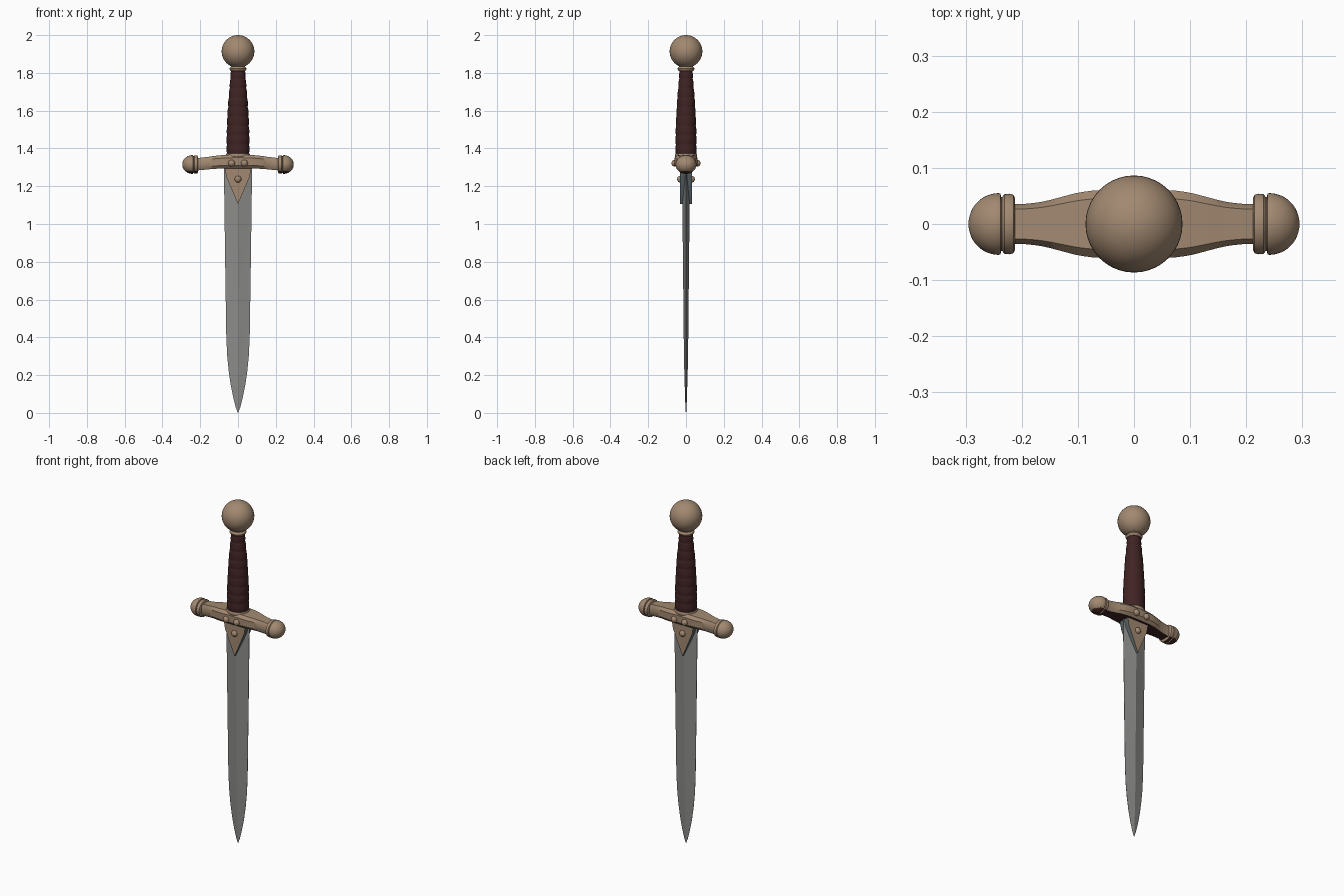
import bpy, bmesh, math
from mathutils import Vector

if "Cube" in bpy.data.objects:
    bpy.data.objects.remove(bpy.data.objects["Cube"])


def mat(name, c):
    m = bpy.data.materials.new(name)
    m.diffuse_color = (*c, 1)
    m.use_nodes = True
    m.node_tree.nodes["Principled BSDF"].inputs["Base Color"].default_value = m.diffuse_color
    return m


BRASS = mat("dull_bronze", (0.36, 0.25, 0.165))
STEEL = mat("steel", (0.26, 0.26, 0.25))
LEATHER = mat("dark_red_leather", (0.052, 0.017, 0.017))
SLATE = mat("slate_edge", (0.10, 0.13, 0.14))


def finish(bm, name, mats, rule=None, angle=35):
    bmesh.ops.remove_doubles(bm, verts=bm.verts, dist=1e-5)
    bmesh.ops.recalc_face_normals(bm, faces=bm.faces)
    bm.normal_update()
    if rule:
        for f in bm.faces:
            f.material_index = rule(f)
    me = bpy.data.meshes.new(name)
    bm.to_mesh(me)
    bm.free()
    for m in mats:
        me.materials.append(m)
    ob = bpy.data.objects.new(name, me)
    bpy.context.collection.objects.link(ob)
    bpy.ops.object.select_all(action='DESELECT')
    ob.select_set(True)
    bpy.context.view_layer.objects.active = ob
    bpy.ops.object.shade_smooth_by_angle(angle=math.radians(angle))
    return ob


def loft(name, rings, mats, rule=None, angle=35):
    bm = bmesh.new()
    vs = [[bm.verts.new(p) for p in r] for r in rings]
    n = len(vs[0])
    for a, b in zip(vs, vs[1:]):
        for i in range(n):
            j = (i + 1) % n
            bm.faces.new((a[i], a[j], b[j], b[i]))
    bm.faces.new(vs[0])
    bm.faces.new(vs[-1])
    return finish(bm, name, mats, rule, angle)


def circle(r, n=40):
    return [(r * math.cos(2 * math.pi * i / n), r * math.sin(2 * math.pi * i / n)) for i in range(n)]


def turned(name, profile, mats, ky=1.0):
    # profile of (radius, z) around the z axis
    return loft(name, [[(x, y * ky, z) for x, y in circle(r)] for r, z in profile], mats)


def interp(table, t):
    for a, b in zip(table, table[1:]):
        if t <= b[0]:
            k = (t - a[0]) / (b[0] - a[0])
            return [p + (q - p) * k for p, q in zip(a[1:], b[1:])]
    return list(table[-1][1:])


def ball(name, c, s, mats):
    bm = bmesh.new()
    bmesh.ops.create_uvsphere(bm, u_segments=40, v_segments=24, radius=1)
    for v in bm.verts:
        v.co = Vector((v.co.x * s[0], v.co.y * s[1], v.co.z * s[2])) + Vector(c)
    return finish(bm, name, mats)


# blade: hollow-ground diamond section, (z, half width, half thickness)
blade = [(0.0, 0.001, 0.001), (0.03, 0.012, 0.003), (0.08, 0.025, 0.005), (0.15, 0.039, 0.007),
         (0.22, 0.049, 0.009), (0.30, 0.057, 0.011), (0.40, 0.062, 0.012), (0.8, 0.068, 0.016), (1.32, 0.075, 0.022)]
section = [(1, .06), (.45, .55), (0, 1), (-.45, .55), (-1, .06), (-1, -.06), (-.45, -.55), (0, -1), (.45, -.55), (1, -.06)]
loft("blade", [[(w * a, t * b, z) for a, b in section] for z, w, t in blade], [STEEL], angle=8)

# langet: triangular plate over the blade root, slate side walls
loft("langet", [[(-0.07, y, 1.30), (0.07, y, 1.30), (0.062, y, 1.25), (0, y, 1.105), (-0.062, y, 1.25)]
                for y in (-0.032, 0.032)], [BRASS, SLATE],
     lambda f: 0 if abs(f.normal.y) > 0.5 else 1)

# guard: drooping chamfered bar, (|x|, half depth, half height, centre z)
guard = [(0, .061, .037, 1.331), (.07, .060, .036, 1.330), (.10, .056, .035, 1.328), (.13, .048, .034, 1.326),
         (.16, .040, .033, 1.322), (.19, .036, .033, 1.319), (.225, .035, .032, 1.315)]
octo = [(1, .55), (.75, 1), (-.75, 1), (-1, .55), (-1, -.55), (-.75, -1), (.75, -1), (1, -.55)]
rings = []
for i in range(-15, 16):
    x = i * 0.015
    d, h, zc = interp(guard, abs(x))
    rings.append([(x, d * a, zc + h * b) for a, b in octo])
loft("crossguard", rings, [BRASS, LEATHER], lambda f: 1 if f.normal.z < -0.8 else 0)

# guard ends: ring and rounded knob on each side
knob_profile = [(.212, .046), (.215, .052), (.222, .054), (.231, .053), (.235, .048), (.2365, .048), (.238, .054)]
knob_profile += [(.241 + .054 * math.sin(a * math.pi / 24), .055 * math.cos(a * math.pi / 24)) for a in range(12)]
knob_profile.append((.295, .001))
for s, side in ((-1, "left"), (1, "right")):
    loft("guard_knob_" + side, [[(s * x, a * r, 1.315 + b * r * 0.9) for a, b in circle(1)]
                                for x, r in knob_profile], [BRASS, LEATHER],
         lambda f: 1 if f.normal.z < -0.75 else 0)

# rivets on both faces
for s, face in ((-1, "front"), (1, "back")):
    for i, (x, y, z) in enumerate([(-.034, .06, 1.322), (.034, .06, 1.322), (0, .03, 1.237)]):
        ball("rivet_%s_%d" % (face, i + 1), (x, s * y, z), (.018, .017, .018), [BRASS])

# grip: leather wrap tapering upwards with soft ribs
shape = [(1.37, .060), (1.45, .061), (1.55, .058), (1.65, .052), (1.75, .043), (1.82, .037)]
prof = []
for i in range(73):
    z = 1.37 + 0.45 * i / 72
    rib = abs(math.sin(math.pi * i / 8)) ** 0.5
    prof.append((interp(shape, z)[0] - 0.003 * (1 - rib), z))
turned("grip", prof, [LEATHER], 0.92)

# collars at both ends of the grip, and the pommel
turned("grip_base_collar", [(.058, 1.35), (.064, 1.358), (.064, 1.368), (.060, 1.374)], [BRASS], 0.93)
turned("pommel_collar", [(.037, 1.810), (.043, 1.815), (.045, 1.822), (.042, 1.829), (.036, 1.833), (.036, 1.85)], [BRASS])
ball("pommel", (0, 0, 1.9135), (.0865, .0865, .0865), [BRASS])
